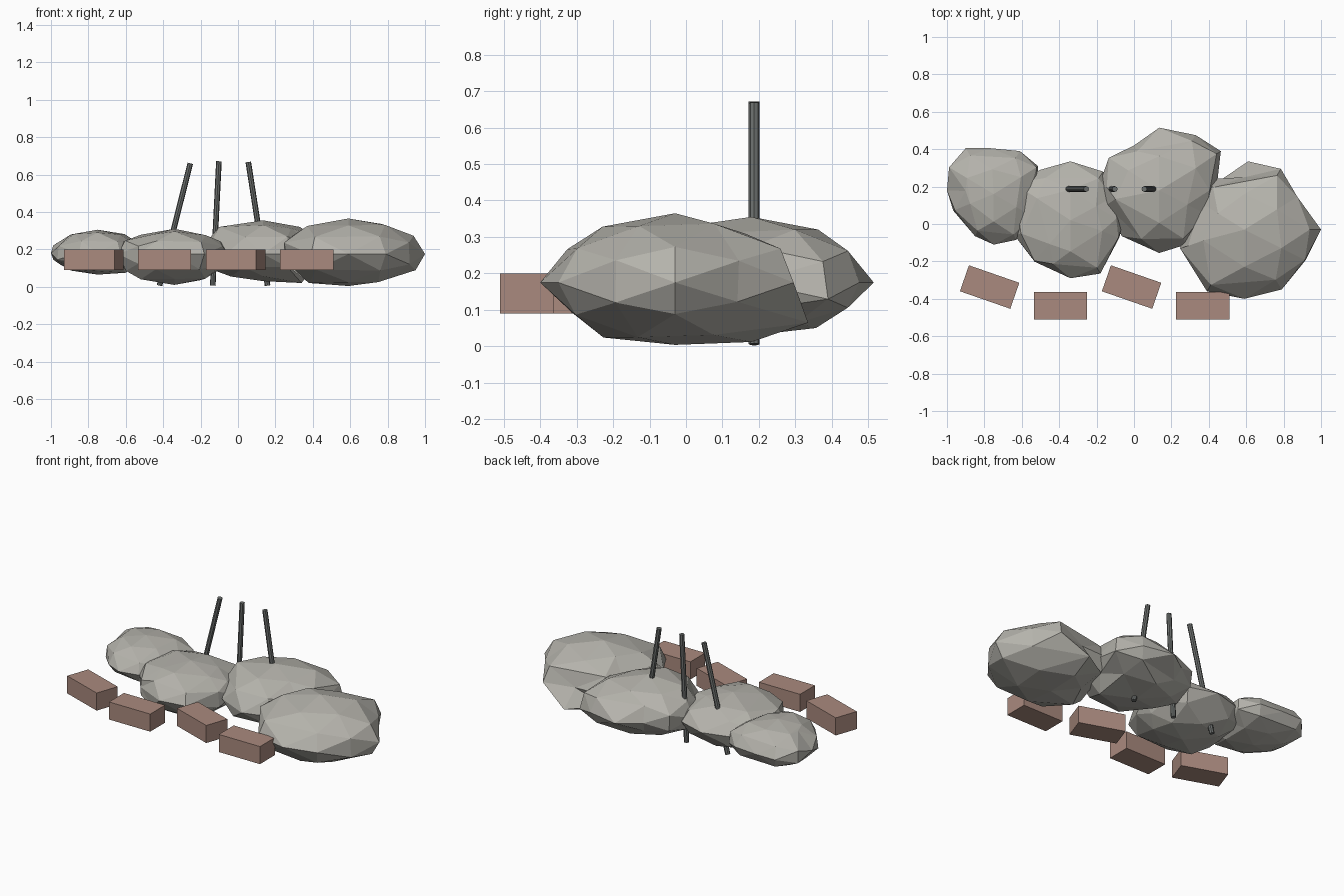
import bpy, bmesh, math, random
from mathutils import Vector

if "Cube" in bpy.data.objects:
    bpy.data.objects.remove(bpy.data.objects["Cube"])

random.seed(4)


def material(name, rgb):
    m = bpy.data.materials.new(name)
    m.diffuse_color = (*rgb, 1)
    m.use_nodes = True
    m.node_tree.nodes["Principled BSDF"].inputs["Base Color"].default_value = m.diffuse_color
    return m


STONE = material("stone", (0.46, 0.45, 0.41))
BRICK = material("brick", (0.40, 0.255, 0.21))
STEEL = material("steel", (0.15, 0.16, 0.155))


def finish(bm, name, mat):
    bmesh.ops.recalc_face_normals(bm, faces=bm.faces)
    me = bpy.data.meshes.new(name)
    bm.to_mesh(me)
    bm.free()
    ob = bpy.data.objects.new(name, me)
    me.materials.append(mat)
    bpy.context.collection.objects.link(ob)
    return ob


def reach(c, d, outline):
    """Vector from c along d to the plan outline, snapped to a nearby corner."""
    corners = [Vector(p) - c for p in outline]
    near = min(corners, key=lambda p: p.angle(d))
    if near.angle(d) < 0.3:
        return near
    best = 0
    for i, a in enumerate(corners):
        e = corners[i - 1] - a
        det = d.cross(e)
        if abs(det) < 1e-9:
            continue
        t, u = a.cross(e) / det, a.cross(d) / det
        if t > 0 and -1e-6 <= u <= 1 + 1e-6:
            best = max(best, t)
    return d * best


def rubble(name, centre, low, mid, high, outline, pulls=()):
    # icosahedron split once, fitted to a plan outline, a few corners pulled
    bm = bmesh.new()
    g = (1 + 5 ** 0.5) / 2
    for a in (-1, 1):
        for b in (-g, g):
            for v in ((a, b, 0), (0, a, b), (b, 0, a)):
                bm.verts.new(v)
    bmesh.ops.convex_hull(bm, input=bm.verts)
    bmesh.ops.subdivide_edges(bm, edges=bm.edges[:], cuts=1, use_grid_fill=True)
    c = Vector(centre)
    dirs = {v: v.co.normalized() for v in bm.verts}
    for v, n in dirs.items():
        xy = c
        f = n.xy.length
        if f > 1e-4:
            if abs(n.z) < 0.1:
                xy = c + reach(c, n.xy.normalized(), outline)
            elif abs(n.z) < 0.4:
                xy = c + reach(c, n.xy.normalized(), outline) * random.uniform(.93, 1)
            else:
                xy = c + reach(c, n.xy.normalized(), outline) * f * random.uniform(.96, 1.04)
        h = (high - mid) if n.z > 0 else (mid - low)
        k = 1 if abs(n.z) > 0.99 else random.uniform(0.94, 1.05)
        v.co = (xy.x, xy.y, mid + n.z * h * k)
    for d, target in pulls:
        d = Vector(d).normalized()
        v = max(dirs, key=lambda q: dirs[q].dot(d))
        v.co = [o if t is None else t for o, t in zip(v.co, target)]
    return finish(bm, name, STONE)


N = None
# Four broken stone chunks
rubble("rubble_left", (-.75, .16), .065, .18, .305,
       [(-1, .31), (-.9, .405), (-.765, .405), (-.61, .39), (-.51, .31), (-.52, .2),
        (-.54, .04), (-.63, -.085), (-.75, -.11), (-.85, -.065), (-.97, .07), (-1, .18)],
       [((-.85, 0, .53), (-.9, N, .275)), ((.5, -.3, -.8), (-.6, N, .075))])
rubble("rubble_mid_left", (-.34, .02), .01, .175, .31,
       [(-.34, .335), (-.5, .29), (-.645, .22), (-.64, -.06), (-.535, -.2),
        (-.45, -.26), (-.34, -.29), (-.18, -.265), (-.135, -.19), (-.065, -.08),
        (-.05, .03), (-.1, .15), (-.165, .28)],
       [((-.5, -.3, -.8), (-.52, N, .04)), ((.5, -.3, .8), (-.17, N, .275))])
rubble("rubble_mid_right", (.135, .18), .03, .175, .355,
       [(.135, .515), (.33, .475), (.465, .39), (.44, .18), (.39, .05), (.28, -.11),
        (.135, -.155), (.02, -.13), (-.065, -.065), (-.15, .1), (-.19, .2),
        (-.145, .36), (0, .42)],
       [((.5, -.3, -.8), (.34, N, .02)), ((.5, .3, .8), (.33, N, .32)),
        ((-.5, -.3, .8), (-.1, N, .32))])
rubble("rubble_right", (.59, -.03), .004, .175, .365,
       [(1, -.03), (.785, .295), (.59, .25), (.39, .24), (.245, -.13),
        (.39, -.36), (.59, -.4), (.79, -.35), (.93, -.2)],
       [((-.5, -.3, .8), (.37, N, .325)), ((-.5, -.3, -.8), (.38, N, .02)),
        ((.5, -.3, -.8), (.75, N, .025)), ((.3, .8, -.5), (.61, .335, .065)),
        ((0, .53, .85), (N, .16, .31)), ((0, .53, -.85), (N, .18, .012))])

# Row of loose bricks, every other one turned
for i, (x, y, turn) in enumerate([(-.772, -.337, -.335), (-.393, -.437, 0),
                                  (-.013, -.337, -.335), (.367, -.437, 0)]):
    bm = bmesh.new()
    bmesh.ops.create_cube(bm, size=1)
    bmesh.ops.scale(bm, vec=(.285, .147, .11), verts=bm.verts)
    ob = finish(bm, f"brick_{i + 1}", BRICK)
    ob.location = (x, y, .145)
    ob.rotation_euler.z = turn

# Leaning reinforcing bars
for i, (x0, x1, z1) in enumerate([(-.42, -.255, .66), (-.135, -.102, .671),
                                  (.158, .055, .667)]):
    a, b = Vector((x0, .187, .006)), Vector((x1, .187, z1))
    bm = bmesh.new()
    bmesh.ops.create_cone(bm, cap_ends=True, segments=8, radius1=.015, radius2=.015,
                          depth=(b - a).length)
    ob = finish(bm, f"bar_{i + 1}", STEEL)
    ob.location = (a + b) / 2
    ob.rotation_euler.y = math.atan2(b.x - a.x, b.z - a.z)
